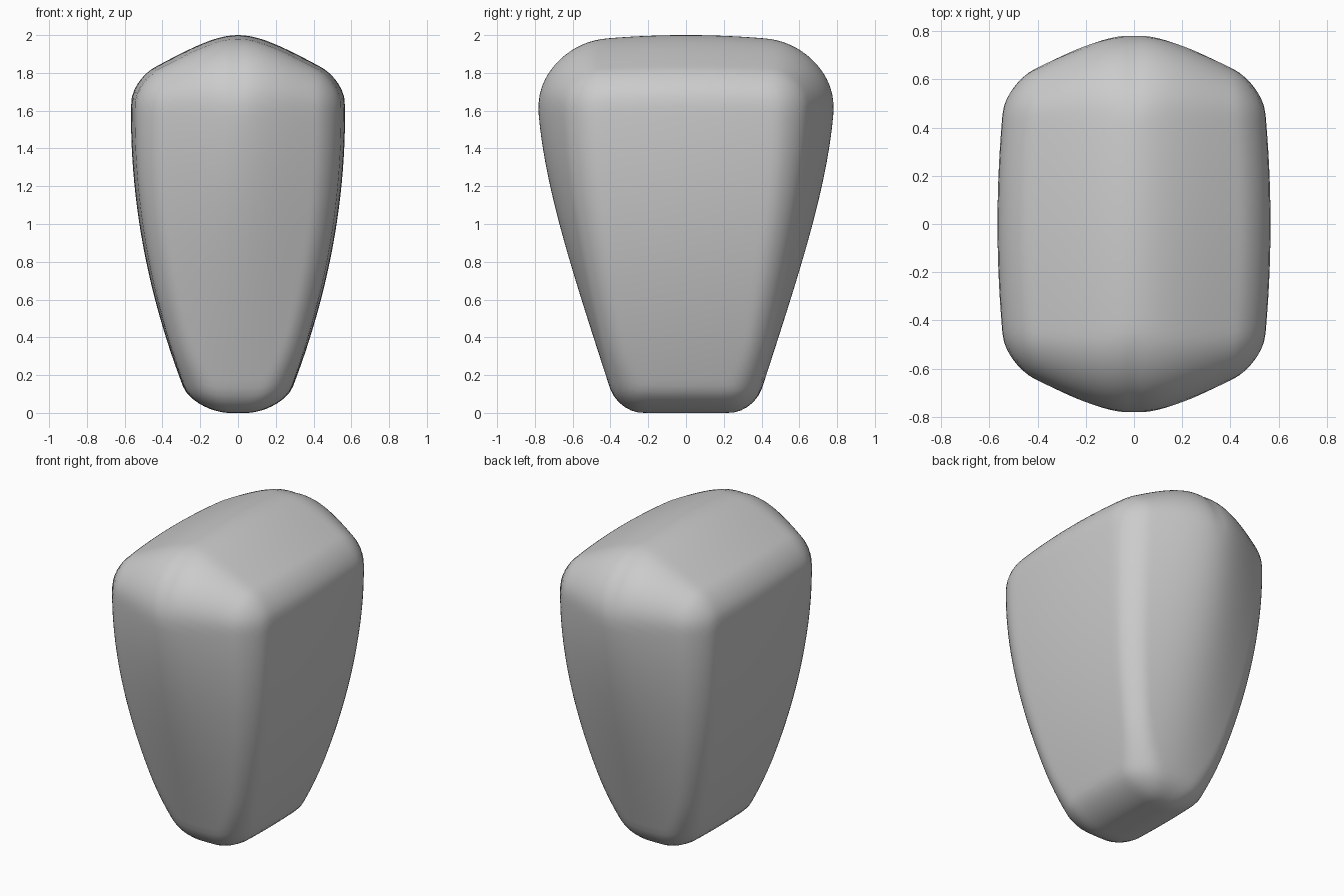
import bpy, bmesh
from math import hypot
from mathutils import Vector

if "Cube" in bpy.data.objects:
    bpy.data.objects.remove(bpy.data.objects["Cube"])


def ridge(x, slope, soft):
    # soft roof-like drop away from the centre line
    return hypot(slope * x, soft) - soft


def round_max(a, b, r):
    # intersection of two faces with a rounded edge of radius r
    return min(-r, max(a, b)) + hypot(max(a + r, 0), max(b + r, 0))


def body_field(p):
    # negative inside the tapered body, positive outside
    x, y = abs(p.x), abs(p.y)
    z = min(max(p.z, 0), 2)
    side = x - (0.235 + 0.42 * z - 0.133 * z * z - 0.1 * y * y)
    front = y - (0.36 + 0.325 * z - 0.015 * z ** 4 - ridge(x, 0.3 + 0.16 * z, 0.12))
    top = p.z - (2 - ridge(x, 0.6, 0.12) - 0.1 * y * y)
    # the front-to-top edge is broad in the middle and tighter at the corners
    shell = round_max(front, top, max(0.35 - 0.4 * x, 0.13))
    shell = round_max(shell, -p.z, 0.13)
    return round_max(side, shell, 0.1 + 0.01 * z + 0.09 * max(0, 1 - z / 0.4) ** 2)


# Tapered body: a gridded block shrunk onto the rounded faces
bm = bmesh.new()
bmesh.ops.create_cube(bm, size=2)
bmesh.ops.subdivide_edges(bm, edges=bm.edges[:], cuts=35, use_grid_fill=True)
centre = Vector((0, 0, 1))
for v in bm.verts:
    ray = Vector((v.co.x * 0.5, v.co.y * 0.68, v.co.z * 0.9))
    lo, hi = 0.0, 2.0
    for _ in range(26):
        mid = (lo + hi) / 2
        if body_field(centre + ray * mid) < 0:
            lo = mid
        else:
            hi = mid
    v.co = centre + ray * lo
bmesh.ops.recalc_face_normals(bm, faces=bm.faces[:])
for f in bm.faces:
    f.smooth = True

mesh = bpy.data.meshes.new("tapered_body")
bm.to_mesh(mesh)
bm.free()
body = bpy.data.objects.new("tapered_body", mesh)
bpy.context.collection.objects.link(body)
